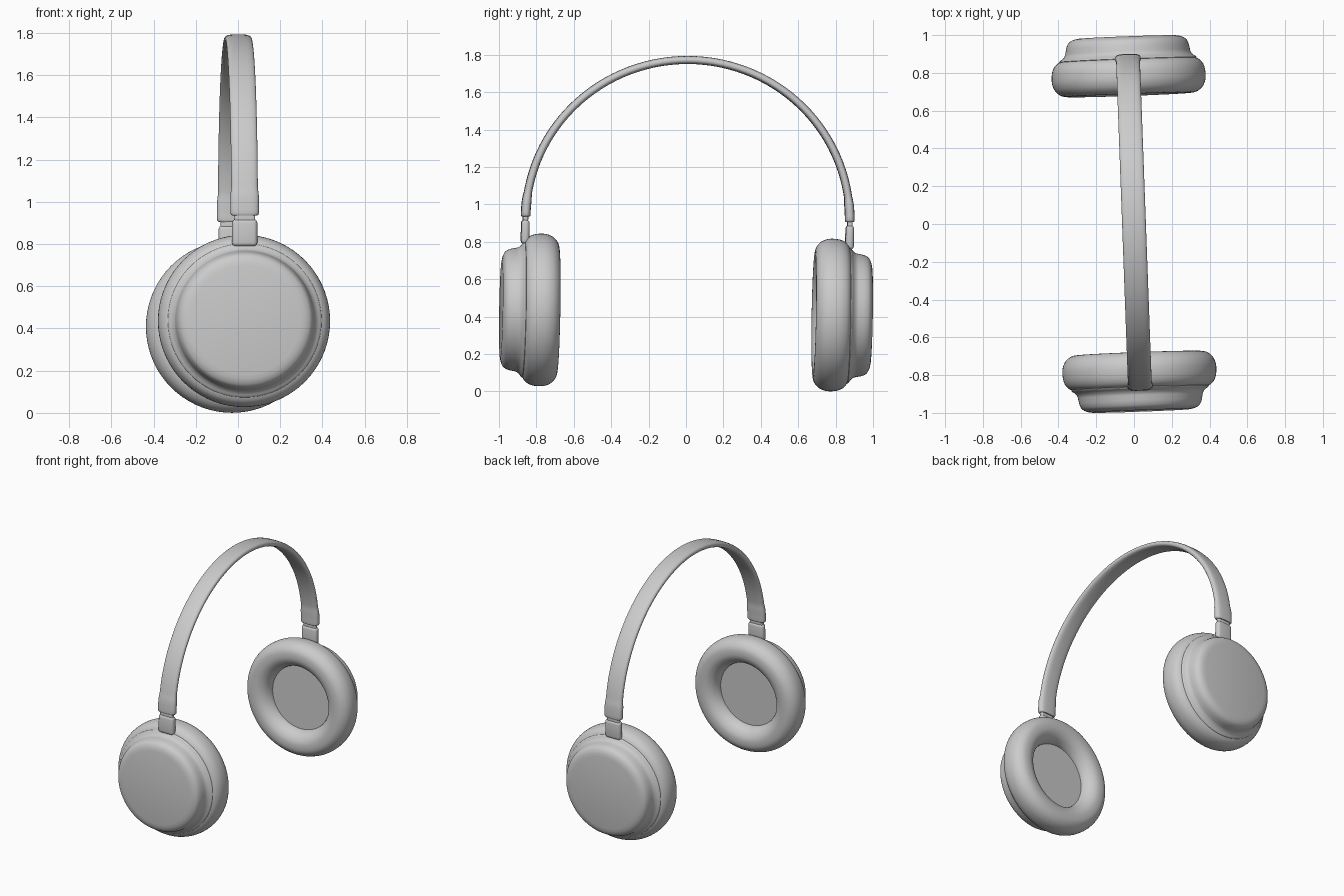
import bpy, bmesh, math
from mathutils import Matrix, Vector

if "Cube" in bpy.data.objects:
    bpy.data.objects.remove(bpy.data.objects["Cube"])

grey = bpy.data.materials.new("plain_grey")
grey.diffuse_color = (0.6, 0.6, 0.6, 1)
grey.use_nodes = True
grey.node_tree.nodes["Principled BSDF"].inputs["Base Color"].default_value = grey.diffuse_color

CUP_Z = 0.422
# The whole headset is turned slightly about z and tipped about x
POSE = (Matrix.Translation((0, 0, CUP_Z))
        @ Matrix.Rotation(math.radians(2.1), 4, 'Z')
        @ Matrix.Rotation(math.radians(-1.0), 4, 'X')
        @ Matrix.Translation((0, 0, -CUP_Z)))


def finish(name, bm, angle=40):
    bmesh.ops.recalc_face_normals(bm, faces=bm.faces)
    bm.transform(POSE)
    mesh = bpy.data.meshes.new(name)
    bm.to_mesh(mesh)
    bm.free()
    mesh.materials.append(grey)
    ob = bpy.data.objects.new(name, mesh)
    bpy.context.collection.objects.link(ob)
    bpy.ops.object.select_all(action='DESELECT')
    ob.select_set(True)
    bpy.context.view_layer.objects.active = ob
    bpy.ops.object.shade_smooth_by_angle(angle=math.radians(angle))
    return ob


def skin(bm, rings):
    """Join rings of points with quads and cap both ends."""
    rows = [[bm.verts.new(p) for p in ring] for ring in rings]
    n = len(rows[0])
    for a, b in zip(rows, rows[1:]):
        for i in range(n):
            j = (i + 1) % n
            bm.faces.new((a[i], a[j], b[j], b[i]))
    bm.faces.new(rows[0])
    bm.faces.new(rows[-1])


def smooth_profile(points, steps=4):
    """Catmull-Rom curve through the profile points."""
    pts = [Vector(p) for p in points]
    pts = [2 * pts[0] - pts[1]] + pts + [2 * pts[-1] - pts[-2]]
    out = []
    for a, b, c, d in zip(pts, pts[1:], pts[2:], pts[3:]):
        for k in range(steps):
            t = k / steps
            out.append(0.5 * (2 * b + (c - a) * t + (2 * a - 5 * b + 4 * c - d) * t * t
                              + (3 * b - a - 3 * c + d) * t ** 3))
    return out + [pts[-2]]


def lathe(name, points, side, segs=72):
    """Revolve (radius, distance) points about the cup axis."""
    bm = bmesh.new()
    skin(bm, [[(r * math.cos(2 * math.pi * i / segs), side * y,
                CUP_Z + r * math.sin(2 * math.pi * i / segs)) for i in range(segs)]
              for r, y in smooth_profile(points)])
    finish(name, bm)


def rounded_box(name, size, centre, bevel):
    bm = bmesh.new()
    bmesh.ops.create_cube(bm, size=1)
    bmesh.ops.scale(bm, vec=size, verts=bm.verts)
    bmesh.ops.bevel(bm, geom=bm.edges[:], offset=bevel, segments=4, profile=0.5,
                    affect='EDGES')
    bmesh.ops.translate(bm, vec=centre, verts=bm.verts)
    finish(name, bm)


cushion = [(0.226, 0.77), (0.232, 0.745), (0.252, 0.712), (0.285, 0.69), (0.32, 0.684),
           (0.358, 0.69), (0.388, 0.713), (0.404, 0.745), (0.408, 0.78), (0.403, 0.82),
           (0.388, 0.85), (0.365, 0.867), (0.34, 0.872)]
shell = [(0.33, 0.862), (0.362, 0.868), (0.36, 0.876), (0.345, 0.887), (0.333, 0.903),
         (0.328, 0.925), (0.322, 0.95), (0.31, 0.971), (0.288, 0.984), (0.262, 0.99)]

# Ear cups, sliders and necks on both sides
for side, label in ((-1, "front"), (1, "back")):
    lathe(label + "_ear_cushion", cushion, side)
    lathe(label + "_ear_shell", shell, side)
    rounded_box(label + "_slider", (0.12, 0.044, 0.13), (0, side * 0.868, 0.838), 0.019)
    rounded_box(label + "_neck", (0.10, 0.028, 0.06), (0, side * 0.868, 0.91), 0.01)

# Headband: an oval strap swept along the arch, with a thicker cuff at each end
bm = bmesh.new()
rings = []
degs = [0, 0.25, 0.8, 2, 4, 6, 7, 8, 9, 10]
degs += list(range(13, 168, 3)) + [180 - d for d in reversed(degs)]
for d in degs:
    t = math.radians(d)
    end = min(d, 180 - d)
    cuff = 1 - min(max((end - 6) / 3, 0), 1)
    trim = 0.86 if end == 0 else 0.95 if end < 0.5 else 1
    half_w = (0.063 + 0.005 * cuff) * trim
    half_t = (0.0215 + 0.004 * cuff) * trim
    out = Vector((0, math.cos(t) / 0.867, math.sin(t) / 0.852)).normalized()
    mid = Vector((0, 0.867 * math.cos(t), 0.92 + 0.852 * math.sin(t)))
    ring = []
    for i in range(28):
        a = 2 * math.pi * i / 28
        c, s = math.cos(a), math.sin(a)
        ring.append(mid + Vector((math.copysign(abs(c) ** 0.6, c) * half_w, 0, 0))
                    + out * math.copysign(abs(s) ** 0.75, s) * half_t)
    rings.append(ring)
skin(bm, rings)
finish("headband", bm)
